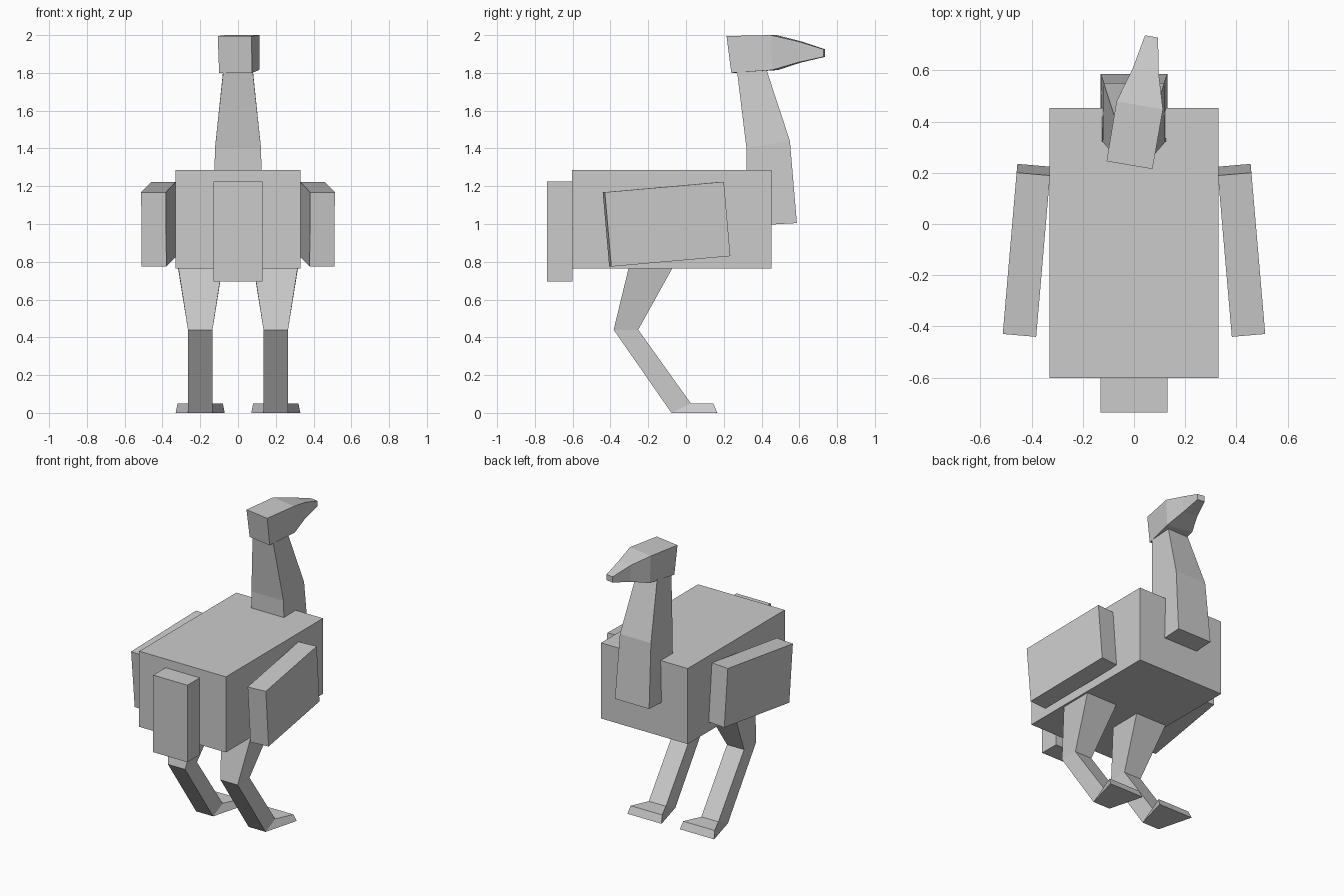
import bpy, bmesh
from math import radians

old = bpy.data.objects.get("Cube")
if old:
    bpy.data.objects.remove(old, do_unlink=True)

grey = bpy.data.materials.new("plain grey")
grey.use_nodes = True
colour = (0.6, 0.6, 0.6, 1)
grey.diffuse_color = colour
grey.node_tree.nodes["Principled BSDF"].inputs["Base Color"].default_value = colour


def finish(name, bm, location=(0, 0, 0), rotation=(0, 0, 0)):
    bmesh.ops.recalc_face_normals(bm, faces=bm.faces)
    mesh = bpy.data.meshes.new(name)
    bm.to_mesh(mesh)
    bm.free()
    mesh.materials.append(grey)
    obj = bpy.data.objects.new(name, mesh)
    obj.location = location
    obj.rotation_euler = [radians(a) for a in rotation]
    bpy.context.collection.objects.link(obj)
    return obj


def box(name, size, location, rotation=(0, 0, 0)):
    bm = bmesh.new()
    bmesh.ops.create_cube(bm, size=1)
    bmesh.ops.scale(bm, vec=size, verts=bm.verts)
    return finish(name, bm, location, rotation)


def loft(name, sections, location=(0, 0, 0), rotation=(0, 0, 0)):
    """Bridge four-sided sections, each a pair of edges (y, z, half width)."""
    bm = bmesh.new()
    rings = []
    for (y1, z1, w1), (y2, z2, w2) in sections:
        corners = ((-w1, y1, z1), (w1, y1, z1), (w2, y2, z2), (-w2, y2, z2))
        rings.append([bm.verts.new(c) for c in corners])
    for a, b in zip(rings, rings[1:]):
        for i in range(4):
            j = (i + 1) % 4
            bm.faces.new((a[i], a[j], b[j], b[i]))
    bm.faces.new(rings[0])
    bm.faces.new(rings[-1])
    return finish(name, bm, location, rotation)


# Body and tail
box("body", (0.66, 1.055, 0.52), (0, -0.075, 1.025))
box("tail", (0.26, 0.134, 0.53), (0, -0.669, 0.96))

# Neck, bent forward at its base
loft("neck", [
    ((0.325, 0.99, 0.13), (0.587, 1.005, 0.13)),
    ((0.32, 1.40, 0.122), (0.55, 1.44, 0.118)),
    ((0.27, 1.81, 0.078), (0.425, 1.82, 0.078)),
])

# Head and beak, turned slightly to one side
loft("head", [
    ((0.025, 1.80, 0.088), (0, 1.995, 0.091)),
    ((0.245, 1.815, 0.09), (0.237, 2.0, 0.092)),
    ((0.376, 1.855, 0.051), (0.376, 1.967, 0.051)),
    ((0.51, 1.885, 0.026), (0.51, 1.925, 0.026)),
], location=(-0.0175, 0.23, 0), rotation=(0, 0, -9.7))

# Wings and legs
for side, s in (("left", 1), ("right", -1)):
    box(side + "_wing", (0.131, 0.635, 0.395), (s * 0.419, -0.103, 0.999), (5, 0, s * 4.9))
    loft(side + "_leg", [
        ((-0.303, 0.77, 0.116), (-0.07, 0.77, 0.118)),
        ((-0.383, 0.44, 0.065), (-0.253, 0.44, 0.065)),
        ((-0.077, 0, 0.065), (0.026, 0.05, 0.065)),
        ((0.166, 0, 0.13), (0.145, 0.05, 0.12)),
    ], location=(s * 0.2, 0, 0))
